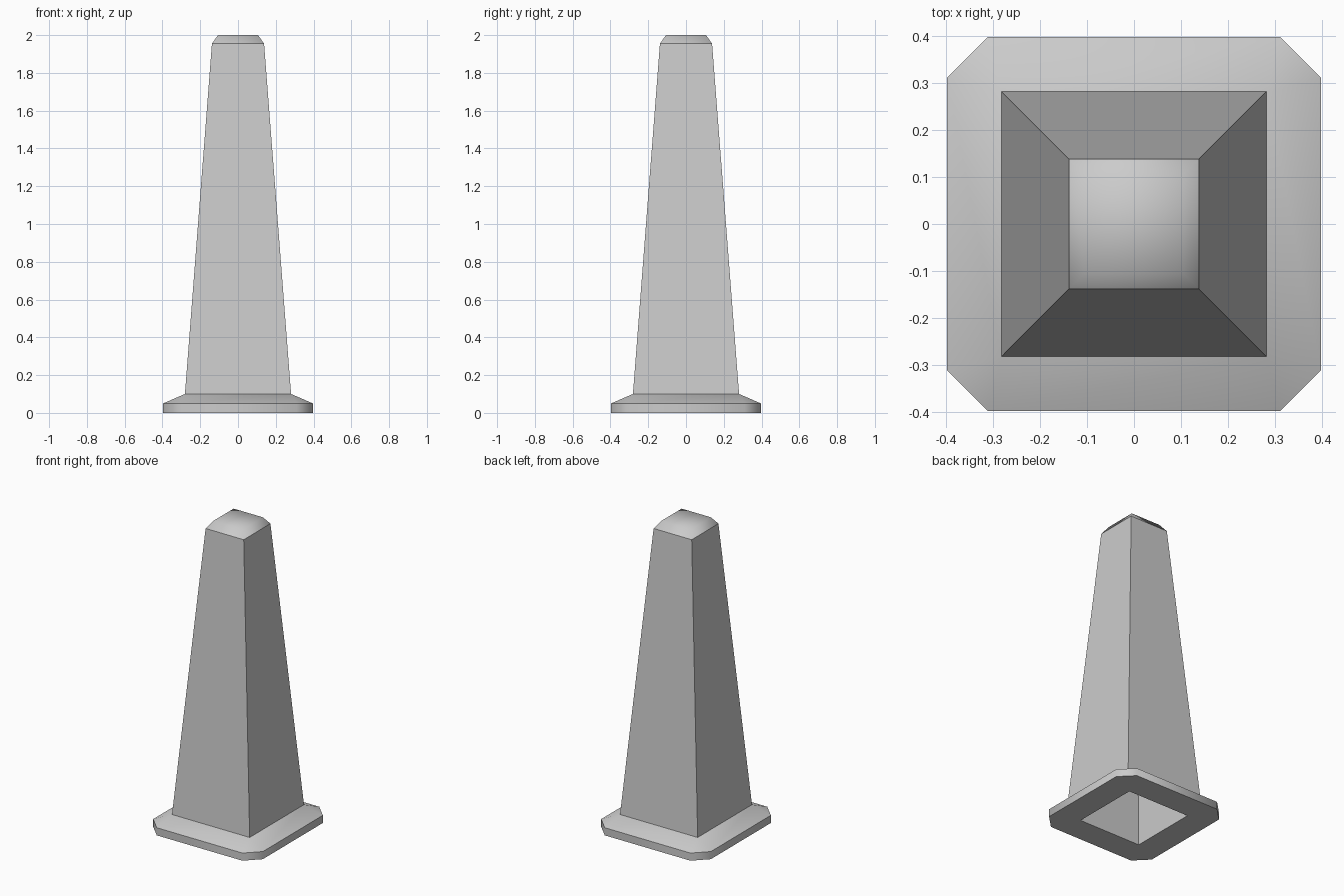
import bpy
import bmesh

cube = bpy.data.objects.get("Cube")
if cube:
    bpy.data.objects.remove(cube, do_unlink=True)

grey = bpy.data.materials.new("light_grey")
grey.use_nodes = True
colour = (0.6, 0.6, 0.6, 1)
grey.diffuse_color = colour
grey.node_tree.nodes["Principled BSDF"].inputs["Base Color"].default_value = colour


def ring(bm, half, chamfer, z):
    """Square ring with chamfered corners, counter-clockwise from above."""
    c = half - chamfer
    points = [(half, -c), (half, c), (c, half), (-c, half),
              (-half, c), (-half, -c), (-c, -half), (c, -half)]
    return [bm.verts.new((x, y, z)) for x, y in points]


def stack(name, levels, smooth=False, cap_end=False, sharp_levels=False):
    """Skin a list of (half width, chamfer, height) rings into one part."""
    bm = bmesh.new()
    rings = [ring(bm, *level) for level in levels]
    for low, high in zip(rings, rings[1:]):
        for i in range(len(low)):
            j = (i + 1) % len(low)
            bm.faces.new((low[i], low[j], high[j], high[i]))
    if cap_end:
        bm.faces.new(rings[-1])
    bmesh.ops.remove_doubles(bm, verts=bm.verts, dist=0.0001)
    for face in bm.faces:
        face.smooth = smooth
    if sharp_levels:
        for edge in bm.edges:
            a, b = edge.verts
            edge.smooth = abs(a.co.z - b.co.z) > 0.001
    mesh = bpy.data.meshes.new(name)
    bm.to_mesh(mesh)
    bm.free()
    mesh.materials.append(grey)
    obj = bpy.data.objects.new(name, mesh)
    bpy.context.collection.objects.link(obj)
    return obj


# Foot plate: open underside, chamfered rim, sloping top
stack("base_plate", [(0.225, 0, 0), (0.397, 0.087, 0), (0.397, 0.087, 0.05),
                     (0.281, 0, 0.1)], smooth=True, sharp_levels=True)

# Tapered four-sided body
stack("body", [(0.281, 0, 0.1), (0.138, 0, 1.955)])

# Softly shaded bevelled cap
stack("top_cap", [(0.138, 0, 1.955), (0.106, 0, 2.0)], smooth=True, cap_end=True)

# Hollow inside, facing inwards and closed below the cap
lining = stack("inner_lining", [(0.225, 0, 0), (0.1, 0, 1.93)], cap_end=True)
lining.data.flip_normals()
